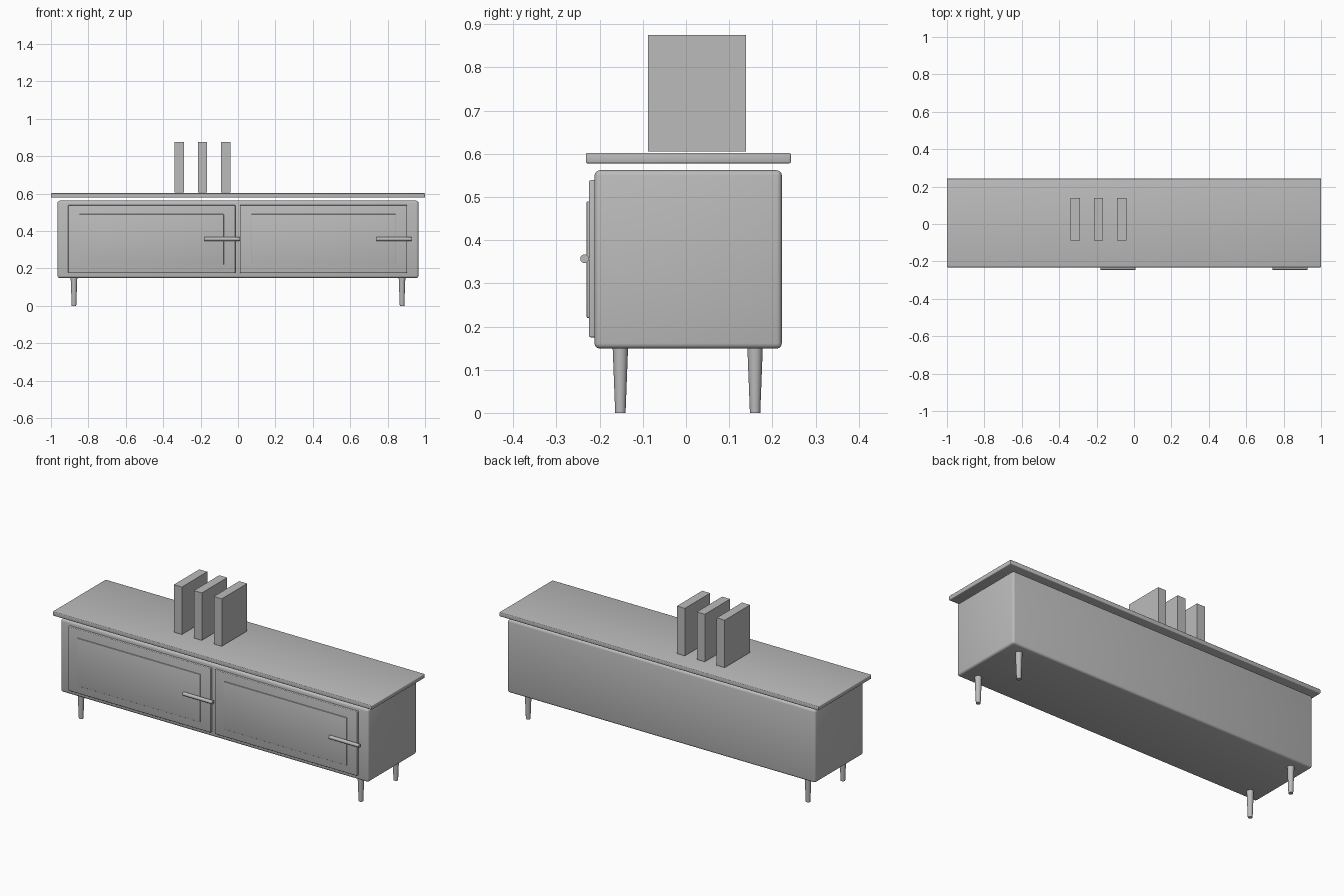
import bpy
import math

cube = bpy.data.objects.get("Cube")
if cube:
    bpy.data.objects.remove(cube, do_unlink=True)

GREY = (0.5, 0.5, 0.5, 1)
grey = bpy.data.materials.new("plain grey")
grey.use_nodes = True
grey.diffuse_color = GREY
grey.node_tree.nodes["Principled BSDF"].inputs["Base Color"].default_value = GREY


def finish(name, bevel=0.0, smooth=True):
    """Name the active object, round its edges and colour it."""
    obj = bpy.context.object
    obj.name = name
    obj.data.materials.append(grey)
    if bevel:
        mod = obj.modifiers.new("rounded edges", "BEVEL")
        mod.width = bevel
        mod.segments = 3
        bpy.ops.object.modifier_apply(modifier=mod.name)
    if smooth:
        bpy.ops.object.shade_smooth_by_angle(angle=math.radians(35))
    return obj


def box(name, x, y, z, bevel=0.0):
    """Box from (min, max) ranges on each axis."""
    spans = (x, y, z)
    bpy.ops.mesh.primitive_cube_add(size=1, location=[(a + b) / 2 for a, b in spans])
    bpy.context.object.scale = [b - a for a, b in spans]
    bpy.ops.object.transform_apply(location=False, rotation=False, scale=True)
    return finish(name, bevel, smooth=bevel > 0)


# Cabinet body and the slab above it
box("cabinet_body", (-0.965, 0.965), (-0.212, 0.222), (0.149, 0.562), 0.012)
box("top_slab", (-1, 1), (-0.232, 0.243), (0.578, 0.602), 0.004)

# Doors with raised panels and bar handles
for side, x in (("right", -0.908), ("left", 0.01)):
    box(side + "_door", (x, x + 0.894), (-0.225, -0.205), (0.175, 0.539), 0.004)
    box(side + "_door_panel", (x + 0.06, x + 0.832), (-0.23, -0.215), (0.22, 0.49), 0.002)
    bpy.ops.mesh.primitive_cylinder_add(
        vertices=24, radius=0.01, depth=0.187,
        location=(x + 0.823, -0.235, 0.357), rotation=(0, math.pi / 2, 0))
    finish(side + "_handle")

# Tapered legs
for side, x in (("right", -0.877), ("left", 0.877)):
    for end, y in (("front", -0.152), ("back", 0.16)):
        bpy.ops.mesh.primitive_cone_add(
            vertices=24, radius1=0.012, radius2=0.018, depth=0.155,
            location=(x, y, 0.0775))
        finish(f"{end}_{side}_leg")

# Upright books on the slab
for i in range(3):
    x = -0.315 + 0.125 * i
    box(f"book_{i + 1}", (x - 0.025, x + 0.025), (-0.088, 0.139), (0.606, 0.875))
